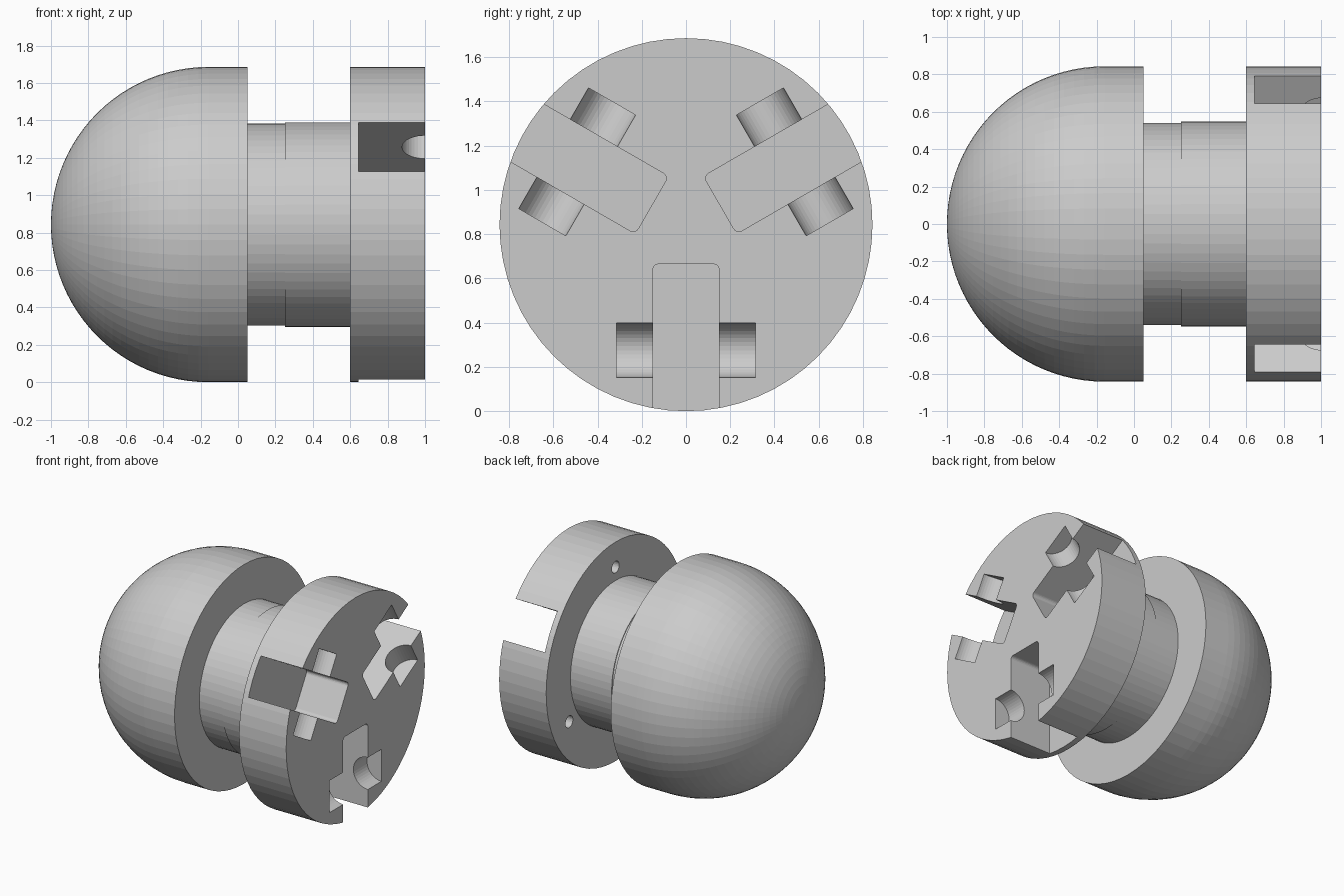
import bpy, bmesh
from math import sin, cos, pi, radians
from mathutils import Matrix, Vector

if "Cube" in bpy.data.objects:
    bpy.data.objects.remove(bpy.data.objects["Cube"])

R = 0.843          # outer radius, also the height of the axis
SEG = 64
AXIS = Matrix.Translation((0, 0, R))


def make(name, bm, matrix):
    bmesh.ops.recalc_face_normals(bm, faces=bm.faces)
    me = bpy.data.meshes.new(name)
    bm.to_mesh(me)
    bm.free()
    me.transform(matrix)
    ob = bpy.data.objects.new(name, me)
    bpy.context.collection.objects.link(ob)
    return ob


def lathe(name, profile):
    """Revolve (x, radius) points about the x axis."""
    bm = bmesh.new()
    rings = []
    for x, r in profile:
        n = 1 if r < 1e-6 else SEG
        rings.append([bm.verts.new((x, r * cos(2 * pi * i / SEG), r * sin(2 * pi * i / SEG)))
                      for i in range(n)])
    for a, b in zip(rings, rings[1:]):
        for i in range(SEG):
            j = (i + 1) % SEG
            if len(a) == 1:
                bm.faces.new((a[0], b[i], b[j]))
            else:
                bm.faces.new((a[i], b[i], b[j], a[j]))
    bm.faces.new(rings[-1])
    return make(name, bm, AXIS)


def slot_cutter(turn):
    """Radial slot, rounded at its inner corners."""
    bm = bmesh.new()
    lo, hi = Vector((0.645, -0.15, -1.0)), Vector((1.2, 0.15, -0.178))
    bmesh.ops.create_cube(bm, size=1, matrix=Matrix.Translation((lo + hi) / 2)
                          @ Matrix.Diagonal((*(hi - lo), 1)))
    edges = [e for e in bm.edges if all(v.co.z > -0.2 for v in e.verts)
             and abs(e.verts[0].co.y - e.verts[1].co.y) < 1e-5]
    bmesh.ops.bevel(bm, geom=edges, offset=0.027, segments=5, profile=0.5, affect='EDGES')
    return make("slot_cutter", bm, AXIS @ turn)


def rod_cutter(name, radius, length, matrix, sides):
    bm = bmesh.new()
    bmesh.ops.create_cone(bm, cap_ends=True, segments=sides, radius1=radius,
                          radius2=radius, depth=length)
    return make(name, bm, AXIS @ matrix)


# Domed head, neck and flange as one turned body
cx = R - 1
dome = [(cx - R * cos(pi / 2 * i / 24), R * sin(pi / 2 * i / 24)) for i in range(25)]
body = lathe("domed_body", dome + [(0.05, R), (0.05, 0.541), (0.25, 0.541), (0.25, 0.547),
                                   (0.6, 0.547), (0.6, R), (1.0, R)])

# Three slots with cross pin grooves, and three blind holes between them
cutters = []
for k in range(3):
    turn = Matrix.Rotation(radians(120 * k), 4, 'X')
    cutters.append(slot_cutter(turn))
    cutters.append(rod_cutter("pin_groove_cutter", 0.123, 0.63,
                              turn @ Matrix.Translation((1.0, 0, 0.275 - R))
                              @ Matrix.Rotation(pi / 2, 4, 'X'), 40))
    cutters.append(rod_cutter("hole_cutter", 0.045, 0.6,
                              turn @ Matrix.Translation((0.6, 0, 0.65))
                              @ Matrix.Rotation(pi / 2, 4, 'Y'), 24))

bpy.context.view_layer.objects.active = body
for c in cutters:
    c.hide_render = True
    mod = body.modifiers.new("cut", 'BOOLEAN')
    mod.operation, mod.solver, mod.object = 'DIFFERENCE', 'EXACT', c
    bpy.ops.object.modifier_apply(modifier=mod.name)
    bpy.data.objects.remove(c)
